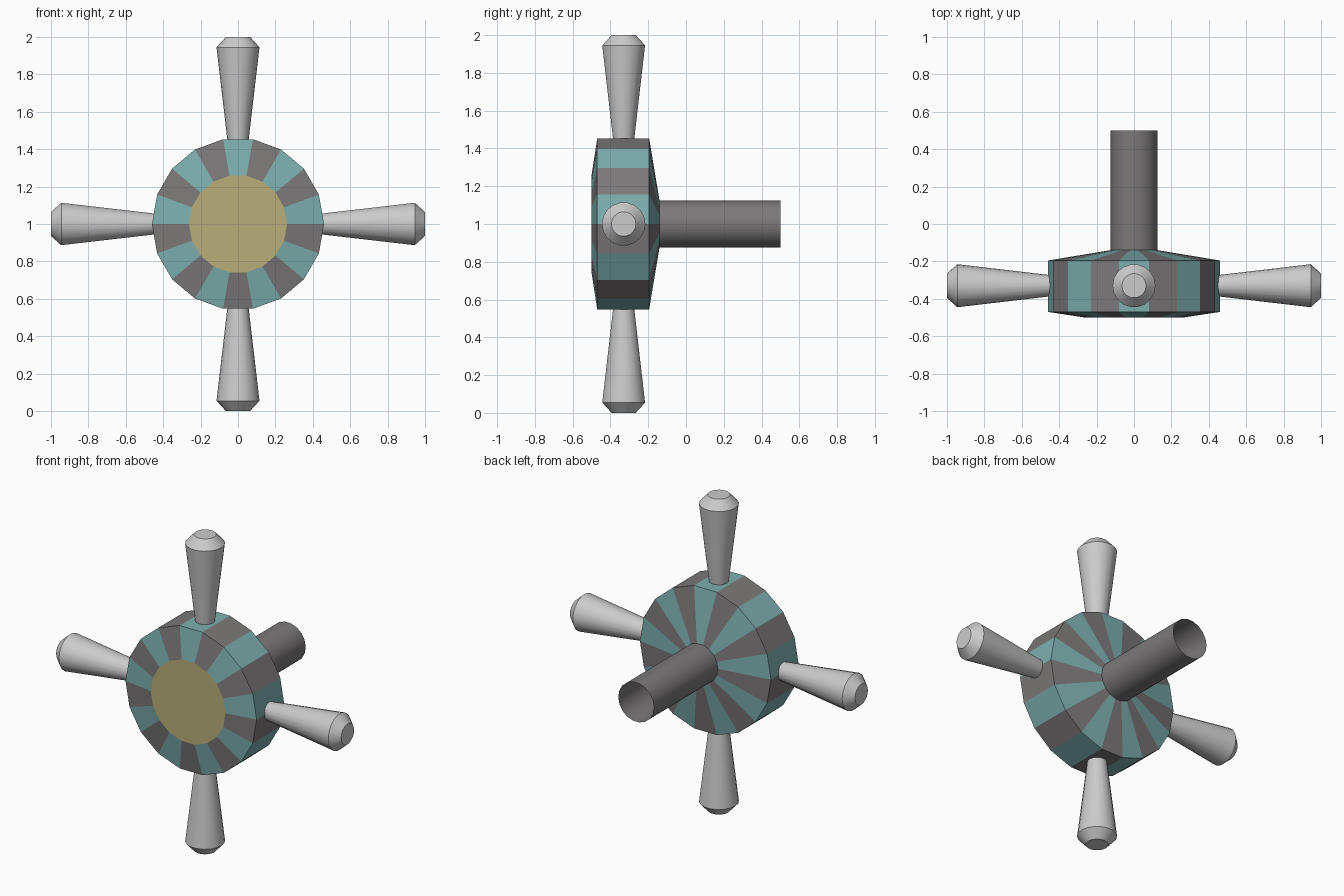
import bpy, bmesh, math
from mathutils import Vector, Matrix

if "Cube" in bpy.data.objects:
    bpy.data.objects.remove(bpy.data.objects["Cube"])

SIDES = 18


def material(name, rgb):
    m = bpy.data.materials.new(name)
    m.diffuse_color = (*rgb, 1)
    m.use_nodes = True
    m.node_tree.nodes["Principled BSDF"].inputs["Base Color"].default_value = m.diffuse_color
    return m


teal = material("teal", (0.21, 0.43, 0.43))
dark = material("dark_grey", (0.20, 0.19, 0.19))
gold = material("gold", (0.48, 0.43, 0.19))


def lathe(name, profile, matrix, sides=SIDES, cap_start=False, cap_end=False, mats=(), paint=None):
    """Revolve (radius, y) points about the y axis, then place with matrix."""
    bm = bmesh.new()
    rings = []
    for r, y in profile:
        angles = [2 * math.pi * j / sides for j in range(sides)]
        rings.append([bm.verts.new((r * math.cos(a), y, r * math.sin(a))) for a in angles])
    for a, b in zip(rings, rings[1:]):
        for j in range(sides):
            k = (j + 1) % sides
            f = bm.faces.new((a[j], b[j], b[k], a[k]))
            if paint:
                f.material_index = paint(j)
    if cap_start:
        f = bm.faces.new(rings[0])
        f.material_index = max(0, len(mats) - 1)
    if cap_end:
        bm.faces.new(rings[-1][::-1])
    bm.transform(matrix)
    mesh = bpy.data.meshes.new(name)
    bm.to_mesh(mesh)
    bm.free()
    for m in mats:
        mesh.materials.append(m)
    ob = bpy.data.objects.new(name, mesh)
    bpy.context.collection.objects.link(ob)
    return ob


def smooth(ob):
    bpy.ops.object.select_all(action='DESELECT')
    ob.select_set(True)
    bpy.context.view_layer.objects.active = ob
    bpy.ops.object.shade_smooth_by_angle(angle=math.radians(30))


centre = Matrix.Translation((0, 0, 1))

# Faceted hub with alternating sectors and a gold front disc
lathe("hub", [(0.262, -0.5), (0.46, -0.47), (0.46, -0.195), (0.125, -0.14)],
      centre, cap_start=True, mats=(teal, dark, gold), paint=lambda j: j % 2)

# Hollow shaft, open at the back
smooth(lathe("shaft", [(0.125, -0.14), (0.125, 0.5)], centre, mats=(dark,)))

# Four flared handles with chamfered ends
grip = [(0.057, 0.45), (0.115, 0.945), (0.065, 1.0)]
for side, direction in (("top", (0, 0, 1)), ("right", (1, 0, 0)),
                        ("bottom", (0, 0, -1)), ("left", (-1, 0, 0))):
    turn = Vector((0, 1, 0)).rotation_difference(Vector(direction)).to_matrix().to_4x4()
    place = Matrix.Translation((0, -0.33, 1)) @ turn
    smooth(lathe("handle_" + side, grip, place, cap_end=True))
